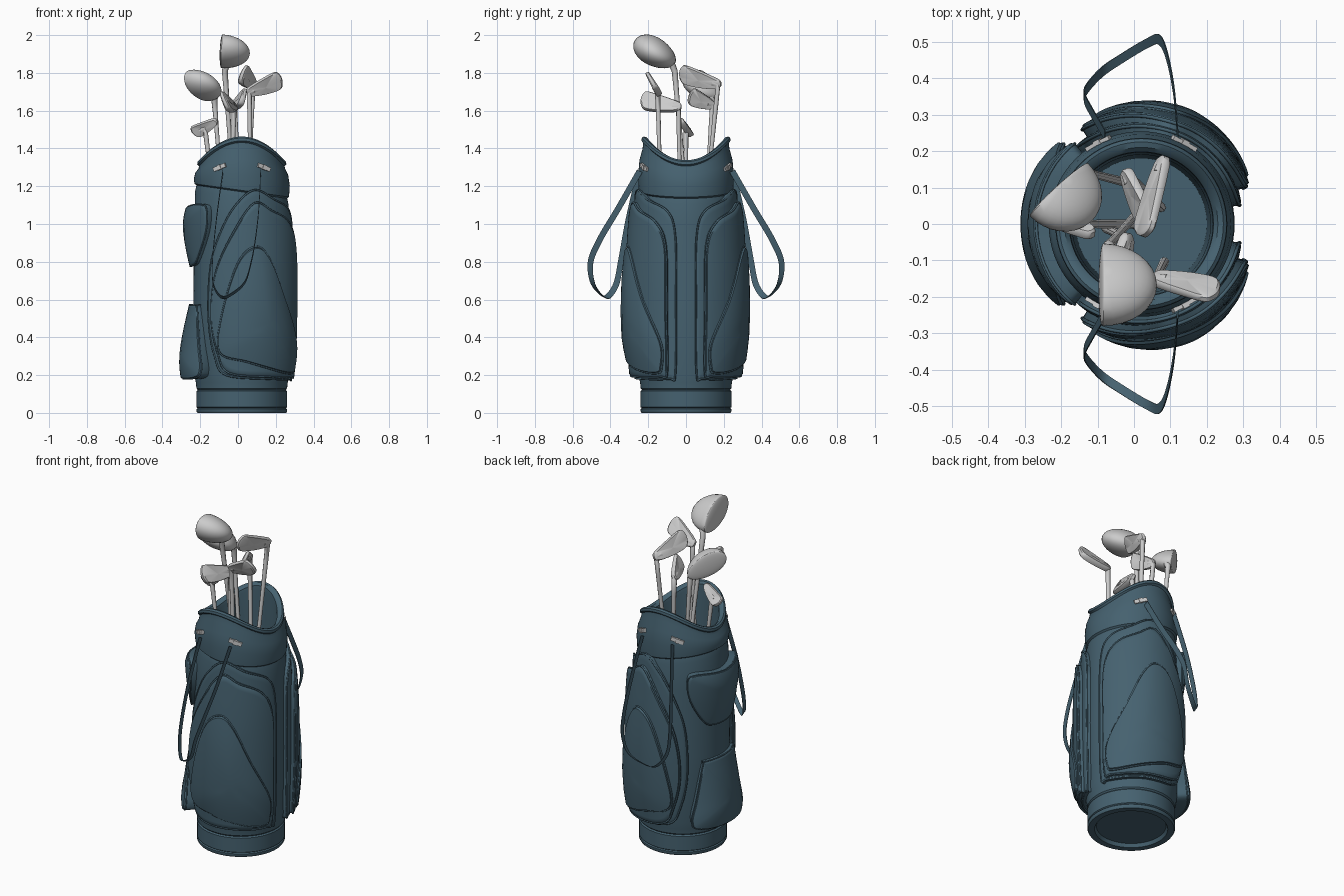
import bpy, bmesh
from math import sin, cos, pi, radians
from mathutils import Vector, Matrix

if "Cube" in bpy.data.objects:
    bpy.data.objects.remove(bpy.data.objects["Cube"])

CX = 0.02      # bag axis offset in x
R = 0.25       # bag radius
teal = bpy.data.materials.new("teal_leather")
teal.diffuse_color = (0.06, 0.12, 0.16, 1)
teal.use_nodes = True
teal.node_tree.nodes["Principled BSDF"].inputs["Base Color"].default_value = teal.diffuse_color


def finish(ob, mat=None, angle=35):
    if mat:
        ob.data.materials.append(mat)
    bpy.ops.object.select_all(action='DESELECT')
    ob.select_set(True)
    bpy.context.view_layer.objects.active = ob
    if ob.type == 'CURVE':
        bpy.ops.object.convert(target='MESH')
        ob = bpy.context.view_layer.objects.active
    bpy.ops.object.shade_smooth_by_angle(angle=radians(angle))
    return ob


def add_mesh(name, bm, mat=None, angle=35):
    bmesh.ops.remove_doubles(bm, verts=bm.verts, dist=1e-5)
    bmesh.ops.recalc_face_normals(bm, faces=bm.faces)
    me = bpy.data.meshes.new(name)
    bm.to_mesh(me)
    bm.free()
    ob = bpy.data.objects.new(name, me)
    bpy.context.collection.objects.link(ob)
    return finish(ob, mat, angle)


def skin(rings):
    """Quads between successive closed rings of points."""
    bm = bmesh.new()
    vs = [[bm.verts.new(p) for p in r] for r in rings]
    n = len(rings[0])
    for a, b in zip(vs, vs[1:]):
        for i in range(n):
            j = (i + 1) % n
            bm.faces.new((a[i], a[j], b[j], b[i]))
    return bm


def smooth_path(pts, closed=True, sub=6):
    """Catmull-Rom through the points."""
    pts = [Vector(p) for p in pts]
    n, out = len(pts), []
    for i in range(n if closed else n - 1):
        q = [pts[(i + k) % n] if closed else pts[min(max(i + k, 0), n - 1)] for k in (-1, 0, 1, 2)]
        for s in range(sub):
            t = s / sub
            out.append(0.5 * (2*q[1] + (q[2]-q[0])*t + (2*q[0]-5*q[1]+4*q[2]-q[3])*t*t
                              + (3*q[1]-q[0]-3*q[2]+q[3])*t**3))
    if not closed:
        out.append(pts[-1])
    return out


def tube(name, pts, radii, mat=None, closed=False):
    cu = bpy.data.curves.new(name, 'CURVE')
    cu.dimensions = '3D'
    cu.bevel_depth = 1.0
    cu.bevel_resolution = 2
    cu.use_fill_caps = not closed
    sp = cu.splines.new('POLY')
    sp.points.add(len(pts) - 1)
    for p, co, r in zip(sp.points, pts, radii):
        p.co = (*co, 1)
        p.radius = r
    sp.use_cyclic_u = closed
    ob = bpy.data.objects.new(name, cu)
    bpy.context.collection.objects.link(ob)
    return finish(ob, mat, 60)


# Bag shell: (radius, z, saddle weight, seam weight), outside up and inside down
profile = [(0, .02, 0, 0), (.19, .02, 0, 0), (.2, 0, 0, 0), (.235, 0, 0, 0), (.24, .008, 0, 0),
           (.24, .02, 0, 0), (.234, .025, 0, 0), (.24, .03, 0, 0), (.24, .115, 0, 0),
           (.233, .122, 0, 0), (.24, .13, 0, 0), (.243, .16, 0, 0), (.251, .2, 0, 0),
           (.256, .6, 0, 0), (.252, 1.0, 0, 0), (.247, 1.14, 0, 1), (.24, 1.17, 0, 1),
           (.25, 1.178, 0, 1), (.254, 1.22, .3, .5), (.246, 1.265, .6, .2), (.23, 1.292, .85, 0),
           (.226, 1.306, 1, 0), (.236, 1.315, 1, 0), (.234, 1.33, 1, 0), (.225, 1.338, 1, 0),
           (.21, 1.335, 1, 0), (.198, 1.322, 1, 0), (.196, 1.3, 1, 0), (.202, 1.2, .5, 0),
           (.19, 1.0, 0, 0), (.18, .06, 0, 0), (0, .06, 0, 0)]
rings = []
for r, z, wr, ws in profile:
    rings.append([(CX + r*cos(a), r*sin(a), z + wr*.125*sin(a)**2 - ws*.035*cos(a))
                  for a in (2*pi*i/72 for i in range(72))])
add_mesh("bag_body", skin(rings), teal)


def panel(name, outline, h0, h1, taper, side=1, pipe=.005):
    """Padded pocket wrapped on the bag; outline in (degrees from +x, z)."""
    loop = smooth_path(outline)
    c = sum(loop, Vector((0, 0))) / len(loop)

    def wrap(p, h):
        a, r = radians(p.x), R + h
        return Vector((CX + r*cos(a), -side*r*sin(a), p.y))
    rings = [[wrap(c + (p - c)*s, -.02) for p in loop] for s in (0, .5, 1)]
    rings.append([wrap(p, h0*.8*taper(p.y)) for p in loop])
    for s in (.975, .93, .85, .7, .5, .25, 0):
        h = h0 + (h1 - h0)*(1 - s*s)
        rings.append([wrap(q, h*taper(q.y)) for q in (c + (p - c)*s for p in loop)])
    add_mesh(name, skin(rings), teal, 50)
    tube(name + "_piping", [wrap(p, h0*.85*taper(p.y)) for p in loop], [pipe]*len(loop), teal, True)


# Layered side pockets, mirrored front to back
outer = [(12, .21), (11, .6), (12, .94), (22, 1.07), (50, 1.13), (75, 1.18), (95, 1.11),
         (112, .98), (127, .78), (130, .5), (122, .3), (108, .2), (60, .18), (20, .18)]
middle = [(20, .22), (20, .55), (21, .88), (33, 1.01), (57, 1.07), (77, 1.11), (98, .96),
          (117, .74), (122, .5), (115, .31), (103, .21), (60, .19), (28, .19)]
lower = [(25, .24), (25, .37), (45, .6), (63, .82), (77, .88), (94, .79), (110, .5),
         (112, .32), (85, .27), (50, .22), (30, .21)]
dome = lambda z: 1 - .3*((z - .65)/.5)**2
for side, tag in ((1, "front"), (-1, "rear")):
    panel(tag + "_pocket_border", outer, .03, .04, dome, side)
    panel(tag + "_pocket", middle, .066, .074, dome, side)
    panel(tag + "_lower_pocket", lower, .082, .099 + .005*side, dome, side)

# Small pockets on the -x side
panel("upper_small_pocket", [(130, 1.07), (140, 1.105), (180, 1.09), (220, 1.105), (230, 1.07),
                             (227, .95), (212, .82), (198, .78), (162, .78), (148, .82), (133, .95)],
      .038, .062, lambda z: .7 + .5*(z - .78)/.33, pipe=.004)
panel("lower_small_pocket", [(148, .55), (153, .57), (207, .57), (212, .55), (221, .35), (226, .23),
                             (218, .185), (180, .18), (142, .185), (134, .23), (139, .35)],
      .055, .078, lambda z: 1.3 - .75*(z - .18)/.39, pipe=.004)

# Carry straps and their metal clips, mirrored in y
for side, tag in ((-1, "front"), (1, "rear")):
    path = smooth_path([(.12, .245, 1.28), (.11, .36, 1.08), (.092, .455, .92), (.07, .505, .8),
                        (.035, .495, .69), (-.04, .45, .625), (-.09, .415, .615), (-.13, .37, .68),
                        (-.135, .345, .8), (-.115, .305, 1.02), (-.08, .245, 1.28)], False, 6)
    bm = bmesh.new()
    w = Vector((0, .88, .47)) * .016
    rows = []
    for i, p in enumerate(path):
        t = (path[min(i + 1, len(path) - 1)] - path[max(i - 1, 0)]).normalized()
        n = t.cross(w).normalized() * .0015
        rows.append([bm.verts.new(((p + o).x, side*(p + o).y, (p + o).z))
                     for o in (w + n, w - n, -w - n, -w + n)])
    for a, b in zip(rows, rows[1:]):
        for k in range(4):
            bm.faces.new((a[k], a[(k + 1) % 4], b[(k + 1) % 4], b[k]))
    bm.faces.new(rows[0])
    bm.faces.new(rows[-1])
    add_mesh(tag + "_strap", bm, teal, 40)
    for ang, tilt in ((62, 1), (118, -1)):
        a = radians(ang)*side
        for k, size in enumerate(((.014, .075, .022), (.022, .02, .026))):
            bm = bmesh.new()
            m = (Matrix.Translation((CX + .25*cos(a), .25*sin(a), 1.3)) @ Matrix.Rotation(a, 4, 'Z')
                 @ Matrix.Rotation(.35*tilt*side, 4, 'X') @ Matrix.Diagonal((*size, 1)))
            bmesh.ops.create_cube(bm, size=1, matrix=m)
            add_mesh(tag + ("_clip_plate", "_clip_buckle")[k], bm)


def shaft(name, heel, mid, head):
    heel, mid, head = Vector(heel), Vector(mid), Vector(head)
    foot = heel + (mid - heel) * ((heel.z - .07)/(heel.z - mid.z))
    neck = heel.lerp(mid, .3)
    tube(name, [foot, mid, neck, heel, head], [.013, .011, .013, .016, .018])


def wood(name, heel, mid, centre, toe, back, size):
    """Half-ellipsoid head with a nearly flat striking face."""
    t = Vector(toe).normalized()
    b = Vector(back)
    b = (b - t*b.dot(t)).normalized()
    n = t.cross(b)
    bm = bmesh.new()
    bmesh.ops.create_uvsphere(bm, u_segments=32, v_segments=20, radius=1)
    for v in bm.verts:
        x, y, z = v.co
        y = y if y > 0 else y*.08
        v.co = Vector(centre) + t*x*size[0] + b*y*size[1] + n*z*size[2]*(1 + .12*x)
    add_mesh(name + "_head", bm, None, 40)
    shaft(name + "_shaft", heel, mid, Vector(centre) - t*size[0]*.8 + b*.03)


def iron(name, heel, mid, toe, up, length, start=0, tall=1):
    """Rounded blade growing taller towards the toe."""
    h = Vector(heel)
    t = (Vector(toe) - h).normalized()
    u = Vector(up)
    u = (u - t*u.dot(t)).normalized()
    n = t.cross(u)
    out = smooth_path([(-.05, -.018), (.2, -.034), (.6, -.042), (.92, -.034), (1.02, .015),
                       (.97, .055), (.85, .063), (.5, .05), (.15, .034), (-.05, .018)], True, 4)
    ring = lambda s, d: [h + t*((p.x - .5)*s + .5 - start)*length + u*p.y*s*tall
                         + n*d*(1.2 - 5*p.y) for p in out]
    bm = skin([ring(0, -.012), ring(.93, -.012), ring(1, -.007), ring(1, .007),
               ring(.93, .012), ring(0, .012)])
    add_mesh(name + "_head", bm, None, 40)
    shaft(name + "_shaft", heel, mid, h + t*.03)


# Golf clubs
wood("driver", (-.07, -.06, 1.81), (-.035, -.02, 1.35), (-.085, -.165, 1.91),
     (0, -.87, .5), (1, -.1, 0), (.123, .148, .075))
wood("fairway_wood", (-.125, .14, 1.65), (-.105, .135, 1.4), (-.205, .095, 1.73),
     (-.68, -.6, .55), (.67, -.74, .1), (.12, .125, .065))
iron("long_iron", (.06, -.15, 1.7), (.065, -.14, 1.35), (.23, -.18, 1.755), (0, -.5, .87), .185)
iron("mid_iron", (.08, .17, 1.74), (.062, .13, 1.35), (.02, -.03, 1.785), (.35, 0, .9), .215)
iron("short_iron", (-.02, -.04, 1.62), (-.03, -.035, 1.35), (-.07, -.24, 1.645), (-.4, 0, .9), .205)
iron("wedge", (-.02, .14, 1.63), (0, .12, 1.3), (.03, .01, 1.67), (.3, .1, .9), .14, 0, .9)
iron("putter", (-.175, .0, 1.51), (-.155, 0, 1.35), (-.24, .03, 1.47), (0, -.5, .87), .14, .5, .7)
